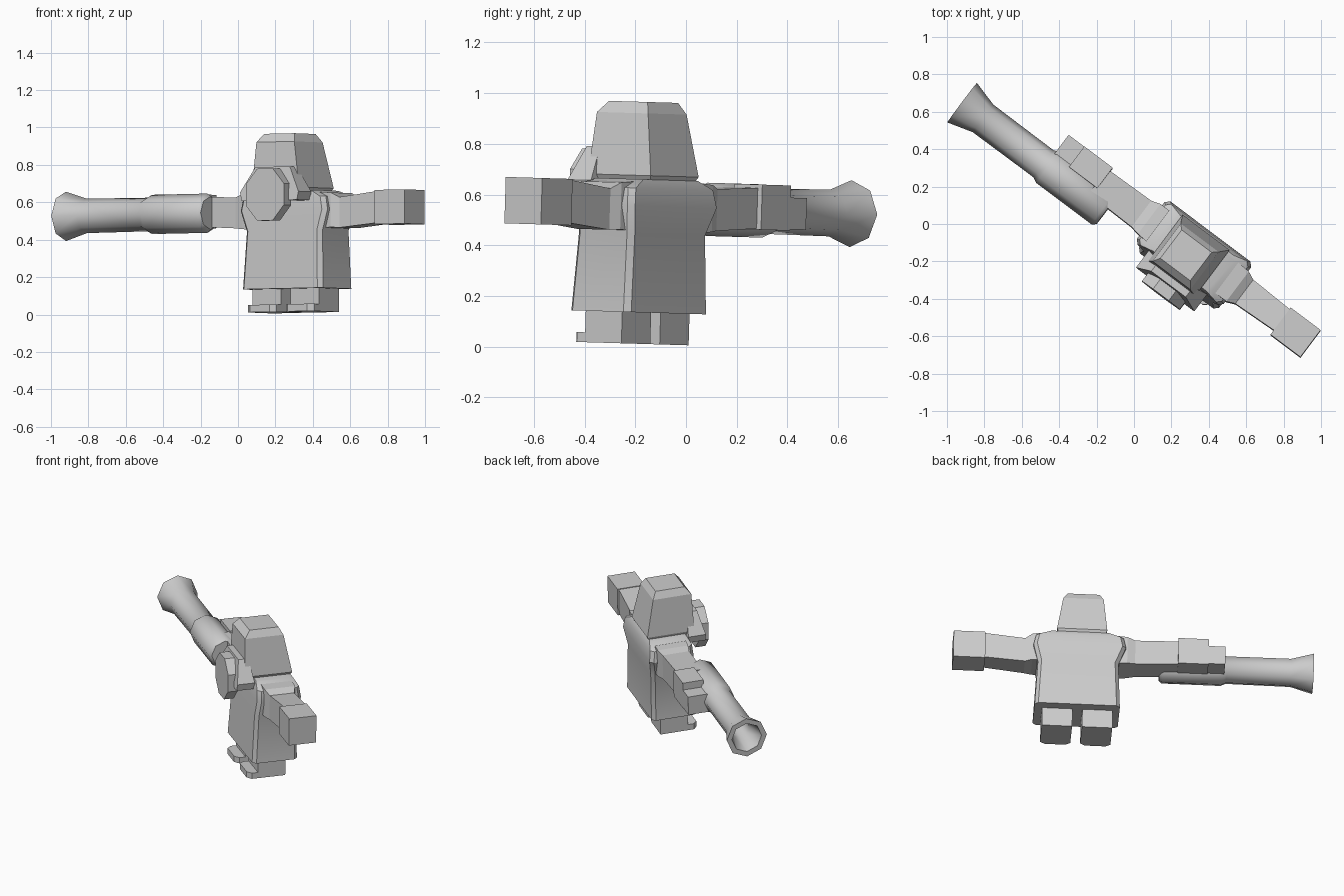
import bpy, bmesh, math
from mathutils import Matrix, Vector

if "Cube" in bpy.data.objects:
    bpy.data.objects.remove(bpy.data.objects["Cube"])

mat = bpy.data.materials.new("plain_grey")
mat.diffuse_color = (0.6, 0.6, 0.6, 1)
mat.use_nodes = True
mat.node_tree.nodes["Principled BSDF"].inputs["Base Color"].default_value = mat.diffuse_color

# Whole figure is turned about z and leans very slightly backwards
POSE = Matrix.Rotation(-0.03, 4, 'X') @ Matrix.Rotation(math.radians(-36.9), 4, 'Z')


def loft(name, rings, smooth=None):
    """Skin a list of equal-length point rings, capping both ends."""
    bm = bmesh.new()
    loops = [[bm.verts.new(POSE @ Vector(p)) for p in ring] for ring in rings]
    n = len(loops[0])
    for a, b in zip(loops, loops[1:]):
        for i in range(n):
            j = (i + 1) % n
            bm.faces.new((a[i], a[j], b[j], b[i]))
    bm.faces.new(loops[0][::-1])
    bm.faces.new(loops[-1])
    bmesh.ops.recalc_face_normals(bm, faces=bm.faces)
    me = bpy.data.meshes.new(name)
    bm.to_mesh(me)
    bm.free()
    me.materials.append(mat)
    ob = bpy.data.objects.new(name, me)
    bpy.context.collection.objects.link(ob)
    if smooth:
        bpy.ops.object.select_all(action='DESELECT')
        ob.select_set(True)
        bpy.context.view_layer.objects.active = ob
        bpy.ops.object.shade_smooth_by_angle(angle=math.radians(smooth))
    return ob


def stack(name, rows, chamfer=0.0, smooth=None):
    """Rectangles (z, x0, x1, y0, y1) piled upward, corners optionally cut."""
    rings = []
    for z, x0, x1, y0, y1 in rows:
        c = chamfer
        if c:
            ring = [(x0 + c, y0), (x1 - c, y0), (x1, y0 + c), (x1, y1 - c),
                    (x1 - c, y1), (x0 + c, y1), (x0, y1 - c), (x0, y0 + c)]
        else:
            ring = [(x0, y0), (x1, y0), (x1, y1), (x0, y1)]
        rings.append([(x, y, z) for x, y in ring])
    return loft(name, rings, smooth)


def limb(name, rows):
    """Rectangles (x, y0, y1, z0, z1) strung sideways."""
    return loft(name, [[(x, y0, z0), (x, y1, z0), (x, y1, z1), (x, y0, z1)]
                       for x, y0, y1, z0, z1 in rows])


def box(name, x0, x1, y0, y1, z0, z1):
    return stack(name, [(z0, x0, x1, y0, y1), (z1, x0, x1, y0, y1)])


# Coat with flared skirt and broad shoulders
stack("coat", [(0.13, 0.10, 0.635, -0.11, 0.185),
               (0.44, 0.115, 0.62, -0.095, 0.18),
               (0.55, 0.07, 0.65, -0.09, 0.20),
               (0.62, 0.085, 0.635, -0.085, 0.19),
               (0.655, 0.16, 0.56, -0.07, 0.17)], 0.022, 32)

# Head: collar band, tapered block, bevelled crown
stack("head", [(0.645, 0.20, 0.49, -0.115, 0.165),
               (0.67, 0.19, 0.505, -0.13, 0.18),
               (0.915, 0.215, 0.468, -0.122, 0.13),
               (0.96, 0.24, 0.44, -0.085, 0.105)])

# Mask wedge in front of the head
loft("mask", [[(0.17, y, 0.60), (0.54, y, 0.60), (0.55, y, 0.645), (0.47, yt, 0.78),
               (0.24, yt, 0.78), (0.16, y, 0.645)]
              for y, yt in ((-0.195, -0.165), (-0.08, -0.10))])

# Eight-sided filter disc on the mask
loft("filter_disc", [[(0.356 + 0.137 * math.cos(a), y, 0.63 + 0.15 * math.sin(a))
                      for a in [math.radians(22.5 + 45 * i) for i in range(8)]]
                     for y in (-0.235, -0.17)])

# Legs and wedge toes
for side, x0 in (("left", 0.143), ("right", 0.395)):
    x1 = x0 + 0.19
    box(side + "_leg", x0, x1, -0.06, 0.12, 0.006, 0.20)
    loft(side + "_toe", [[(x0, -0.05, z0), (x0, -0.10, z0), (x0 + 0.03, -0.125, z0),
                          (x1 - 0.03, -0.125, z0), (x1, -0.10, z0), (x1, -0.05, z0)]
                         for z0 in (0.006, 0.045)])

# Right arm and fist
limb("right_arm", [(0.58, -0.05, 0.155, 0.45, 0.645), (0.655, -0.05, 0.15, 0.455, 0.64),
                   (0.70, -0.03, 0.13, 0.452, 0.615), (0.96, -0.02, 0.12, 0.475, 0.645)])
box("right_hand", 0.95, 1.15, -0.05, 0.13, 0.465, 0.648)

# Left arm, gripping hand and fingers
limb("left_arm", [(0.12, -0.05, 0.155, 0.45, 0.645), (0.06, -0.045, 0.155, 0.455, 0.64),
                  (0.01, -0.035, 0.14, 0.46, 0.625), (-0.28, -0.03, 0.135, 0.475, 0.635)])
box("left_hand", -0.45, -0.26, 0.02, 0.157, 0.47, 0.648)
box("left_fingers", -0.555, -0.45, 0.0, 0.157, 0.475, 0.60)

# Launcher: closed thick breech, barrel, flared hollow muzzle
profile = [(-0.15, 0.088), (-0.17, 0.105), (-0.54, 0.105), (-0.57, 0.09), (-0.975, 0.092),
           (-1.115, 0.132), (-1.115, 0.098), (-0.98, 0.062), (-0.70, 0.06)]
loft("launcher", [[(x, -0.046 + r * math.cos(a), 0.544 + r * math.sin(a))
                   for a in [math.radians(45 * i) for i in range(8)]]
                  for x, r in profile], 48)
